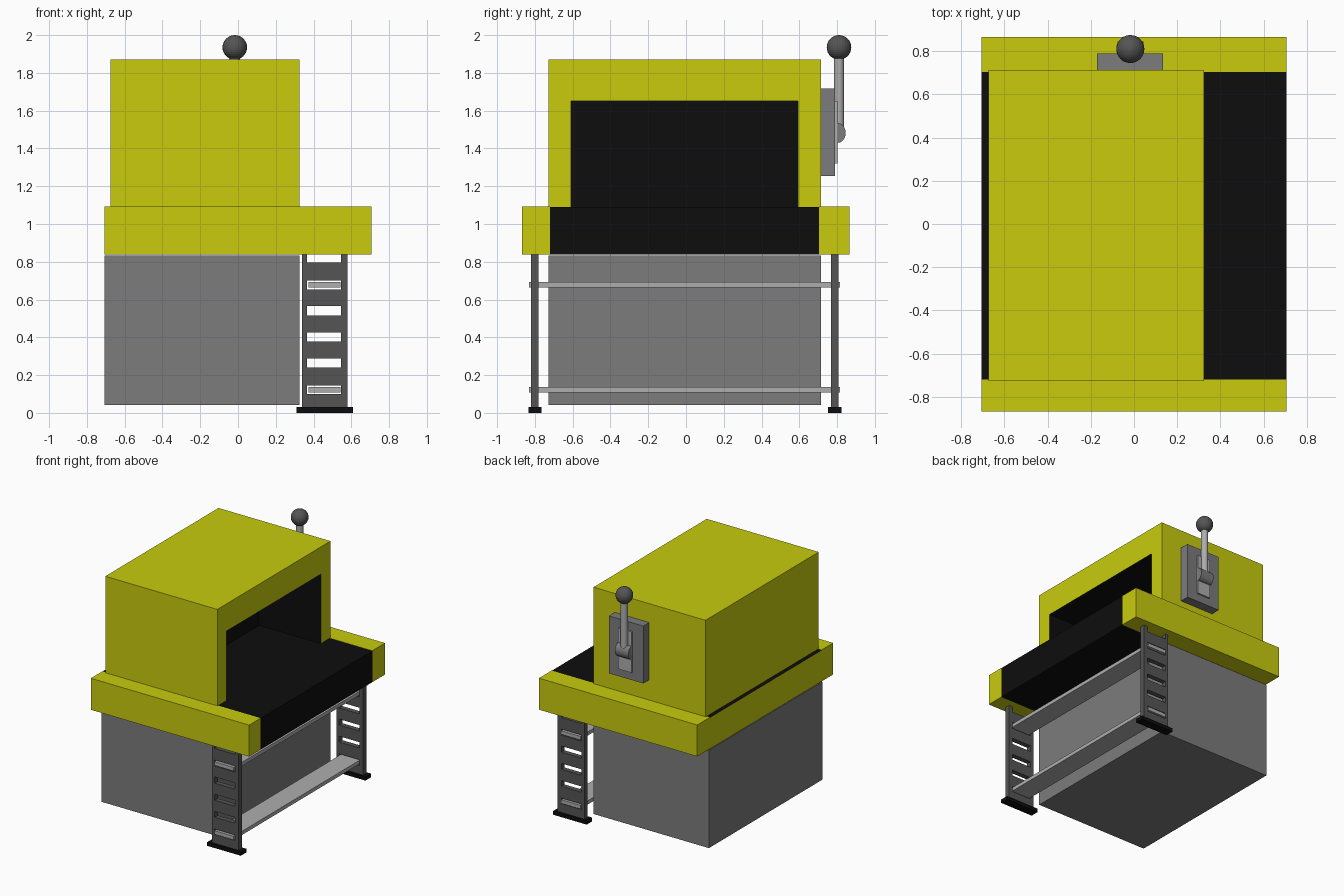
import bpy, bmesh, math
from mathutils import Vector

if "Cube" in bpy.data.objects:
    bpy.data.objects.remove(bpy.data.objects["Cube"])


def material(name, r, g, b):
    m = bpy.data.materials.new(name)
    m.diffuse_color = (r, g, b, 1)
    m.use_nodes = True
    m.node_tree.nodes["Principled BSDF"].inputs["Base Color"].default_value = m.diffuse_color
    return m


YELLOW = material("yellow", 0.58, 0.60, 0.004)
BLACK = material("black", 0.004, 0.004, 0.004)
DARK = material("dark_grey", 0.09, 0.09, 0.09)
MID = material("mid_grey", 0.2, 0.2, 0.2)
LIGHT = material("light_grey", 0.42, 0.42, 0.42)


def box(name, x, y, z, mat):
    """Box from (min, max) ranges."""
    bm = bmesh.new()
    bmesh.ops.create_cube(bm, size=1)
    for v in bm.verts:
        v.co = [(a + b) / 2 + c * (b - a) for (a, b), c in zip((x, y, z), v.co)]
    me = bpy.data.meshes.new(name)
    bm.to_mesh(me)
    bm.free()
    ob = bpy.data.objects.new(name, me)
    bpy.context.collection.objects.link(ob)
    me.materials.append(mat)
    return ob


def cut(ob, cutters):
    """Subtract the cutters, apply and delete them."""
    bpy.context.view_layer.objects.active = ob
    for c in cutters:
        m = ob.modifiers.new("cut", 'BOOLEAN')
        m.operation, m.solver, m.object = 'DIFFERENCE', 'EXACT', c
        bpy.ops.object.modifier_apply(modifier=m.name)
        bpy.data.objects.remove(c)


def cylinder(name, radius, depth, loc, mat, rot=(0, 0, 0), sides=24):
    bpy.ops.mesh.primitive_cylinder_add(vertices=sides, radius=radius, depth=depth,
                                        location=loc, rotation=rot)
    ob = bpy.context.object
    ob.name = name
    ob.data.materials.append(mat)
    bpy.ops.object.shade_smooth_by_angle()
    return ob


# Cabinet under the table
box("base_cabinet", (-0.706, 0.325), (-0.728, 0.716), (0.042, 0.832), MID)

# Table: black bed with a yellow rear face, and yellow side rails
bed = box("table_bed", (-0.706, 0.706), (-0.72, 0.704), (0.838, 1.09), BLACK)
bed.data.materials.append(YELLOW)
for p in bed.data.polygons:
    if p.normal.x < -0.9:
        p.material_index = 1
box("front_rail", (-0.706, 0.706), (-0.867, -0.72), (0.838, 1.092), YELLOW)
box("back_rail", (-0.706, 0.706), (0.704, 0.865), (0.838, 1.092), YELLOW)

# Hood with a black-lined opening on the right
hood = box("hood", (-0.674, 0.325), (-0.728, 0.714), (1.09, 1.87), YELLOW)
cut(hood, [box("hood_cutter", (-0.225, 0.5), (-0.608, 0.592), (1.0, 1.65), BLACK)])
if len(hood.data.materials) < 2:
    hood.data.materials.append(BLACK)
for p in hood.data.polygons:
    c = Vector(p.center)
    lining = -0.23 < c.x < 0.32 and -0.61 < c.y < 0.6 and 1.1 < c.z < 1.66
    p.material_index = 1 if lining else 0

# Slotted ladder legs with black feet
SLOTS = [(0.1, 0.145), (0.24, 0.287), (0.377, 0.425), (0.515, 0.565), (0.652, 0.702), (0.795, 0.9)]
for side, y in (("front", -0.8), ("back", 0.787)):
    leg = box(side + "_leg", (0.34, 0.58), (y - 0.02, y + 0.02), (0.028, 0.84), DARK)
    cut(leg, [box("slot_cutter", (0.366, 0.546), (y - 0.1, y + 0.1), s, DARK) for s in SLOTS])
    box(side + "_foot", (0.31, 0.61), (y - 0.035, y + 0.035), (0, 0.03), BLACK)

# Cross bars passing through the legs
for name, z in (("lower_cross_bar", 0.122), ("upper_cross_bar", 0.678)):
    box(name, (0.372, 0.542), (-0.83, 0.815), (z - 0.015, z + 0.015), LIGHT)

# Lever on the back of the hood
LX = -0.017
box("lever_plate", (-0.172, 0.135), (0.714, 0.79), (1.255, 1.718), MID)
box("lever_track", (LX - 0.06, LX + 0.06), (0.785, 0.803), (1.32, 1.65), LIGHT)
cylinder("lever_hinge", 0.042, 0.12, (LX, 0.803, 1.482), MID, (0, math.pi / 2, 0)).scale = (1.25, 1, 1)
cylinder("lever_rod", 0.027, 0.4, (LX, 0.81, 1.69), LIGHT)
bpy.ops.mesh.primitive_uv_sphere_add(segments=24, ring_count=16, radius=0.065, location=(LX, 0.81, 1.935))
ball = bpy.context.object
ball.name = "lever_ball"
ball.data.materials.append(DARK)
